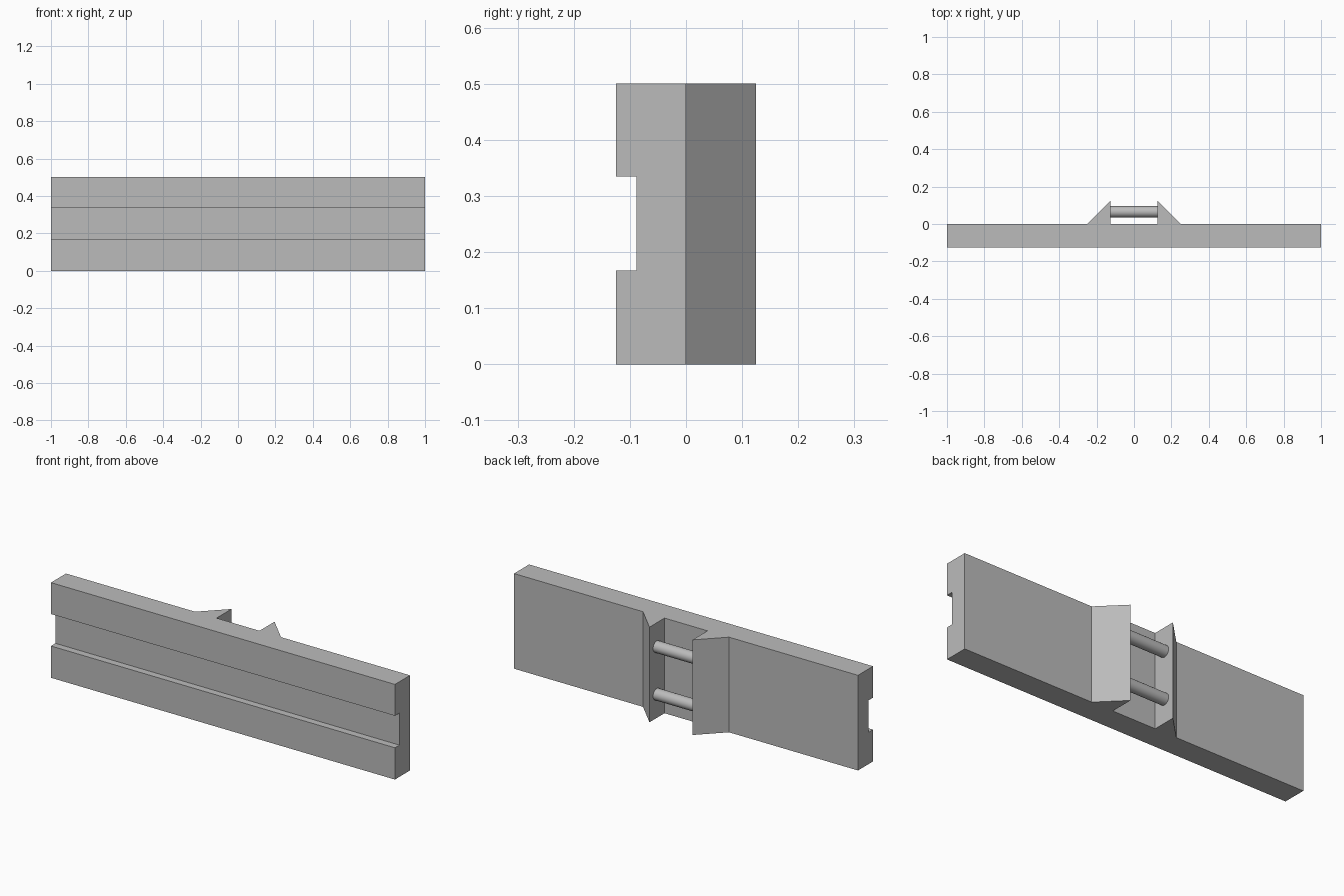
import bpy, bmesh, math

cube = bpy.data.objects.get("Cube")
if cube:
    bpy.data.objects.remove(cube, do_unlink=True)

# Material
grey = bpy.data.materials.new("plain grey")
grey.use_nodes = True
colour = (0.5, 0.5, 0.5, 1)
grey.diffuse_color = colour
grey.node_tree.nodes["Principled BSDF"].inputs["Base Color"].default_value = colour

HEIGHT = 0.5
DEPTH = 0.125      # plate thickness and wedge height
ROD_RADIUS = 0.03


def extrude_outline(name, outline, height):
    """Prism raised along z from an outline in x and y."""
    bm = bmesh.new()
    base = bm.faces.new([bm.verts.new((x, y, 0)) for x, y in outline])
    top = bmesh.ops.extrude_face_region(bm, geom=[base])["geom"]
    moved = [v for v in top if isinstance(v, bmesh.types.BMVert)]
    bmesh.ops.translate(bm, verts=moved, vec=(0, 0, height))
    bmesh.ops.recalc_face_normals(bm, faces=bm.faces)
    mesh = bpy.data.meshes.new(name)
    bm.to_mesh(mesh)
    bm.free()
    obj = bpy.data.objects.new(name, mesh)
    bpy.context.collection.objects.link(obj)
    obj.data.materials.append(grey)
    return obj


# Plate with two back wedges, mirrored left to right
half = [(1, -DEPTH), (1, 0), (2 * DEPTH, 0), (DEPTH, DEPTH), (DEPTH, 0)]
plate = extrude_outline("plate_with_wedges", half + [(-x, y) for x, y in reversed(half)], HEIGHT)

# Long groove along the front
bpy.ops.mesh.primitive_cube_add(size=1, location=(0, -0.188, 0.251))
cutter = bpy.context.object
cutter.name = "groove_cutter"
cutter.scale = (2.4, 0.2, 0.168)
cutter.hide_render = True
cutter.data.materials.append(grey)
cut = plate.modifiers.new("groove", "BOOLEAN")
cut.operation = "DIFFERENCE"
cut.solver = "EXACT"
cut.object = cutter
bpy.context.view_layer.objects.active = plate
bpy.ops.object.modifier_apply(modifier=cut.name)
bpy.data.objects.remove(cutter, do_unlink=True)

# Two round rods between the wedges
for name, z in (("lower_rod", HEIGHT / 4), ("upper_rod", HEIGHT * 3 / 4)):
    bpy.ops.mesh.primitive_cylinder_add(vertices=32, radius=ROD_RADIUS, depth=2 * DEPTH,
                                        location=(0, 0.065, z), rotation=(0, math.pi / 2, 0))
    rod = bpy.context.object
    rod.name = name
    rod.data.materials.append(grey)
    bpy.ops.object.shade_smooth_by_angle(angle=math.radians(40))
